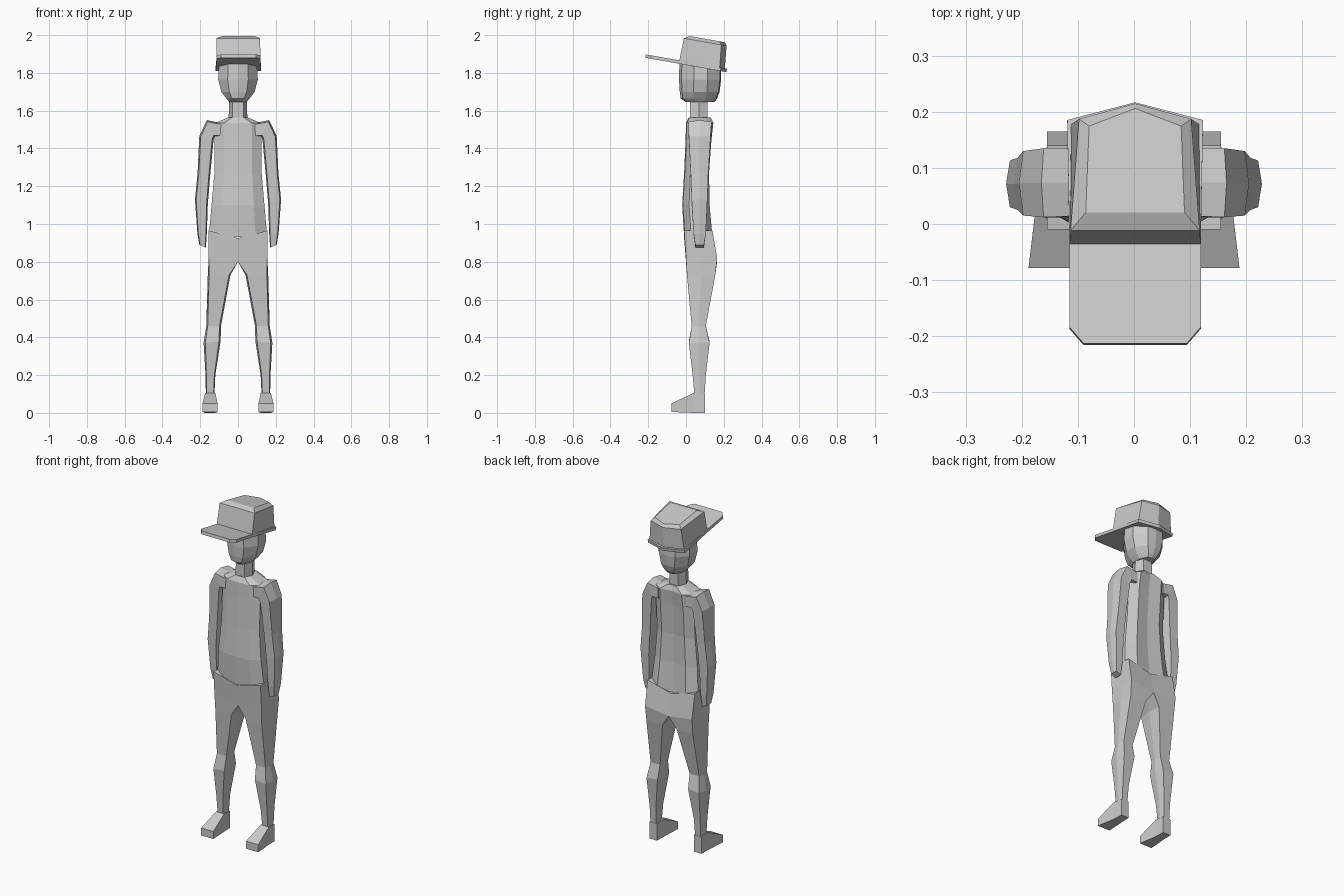
import bpy, bmesh
from math import radians
from mathutils import Matrix, Vector

cube = bpy.data.objects.get("Cube")
if cube:
    bpy.data.objects.remove(cube)

grey = bpy.data.materials.new("plain_grey")
grey.use_nodes = True
colour = (0.6, 0.6, 0.6, 1)
grey.diffuse_color = colour
grey.node_tree.nodes["Principled BSDF"].inputs["Base Color"].default_value = colour


def loft(name, rings, side=1, place=None):
    """Skin matching rings of points into a closed, flat-shaded solid."""
    bm = bmesh.new()
    loops = [[bm.verts.new((p[0] * side, p[1], p[2])) for p in ring] for ring in rings]
    for a, b in zip(loops, loops[1:]):
        for i in range(len(a)):
            j = (i + 1) % len(a)
            bm.faces.new((a[i], a[j], b[j], b[i]))
    bm.faces.new(loops[0])
    bm.faces.new(loops[-1])
    if place:
        bm.transform(place)
    bmesh.ops.recalc_face_normals(bm, faces=bm.faces)
    mesh = bpy.data.meshes.new(name)
    bm.to_mesh(mesh)
    bm.free()
    mesh.materials.append(grey)
    obj = bpy.data.objects.new(name, mesh)
    bpy.context.collection.objects.link(obj)
    return obj


def section(shape, inner, outer, y0, y1):
    """Fit a unit outline between two (x, z) edges and a depth range."""
    a, b = Vector(inner), Vector(outer)
    ring = []
    for u, v in shape:
        p = a.lerp(b, u)
        ring.append((p.x, y0 + (y1 - y0) * v, p.y))
    return ring


def centred(shape, rows):
    return [section(shape, (-w, z), (w, z), y0, y1) for w, z, y0, y1 in rows]


def hexagon(c):
    return [(c, 0), (1 - c, 0), (1, .5), (1 - c, 1), (c, 1), (0, .5)]


def both_halves(half):
    return half + [(1 - u, v) for u, v in reversed(half) if u != .5]


# Torso
torso_shape = both_halves([(.5, 0), (.8, .03), (1, .25), (1, .78), (.8, 1), (.5, .93)])
loft("torso", centred(torso_shape, [
    (.155, .93, -.01, .14), (.14, 1.1, -.02, .125), (.125, 1.27, -.01, .122),
    (.125, 1.45, -.002, .135), (.12, 1.535, 0, .145), (.05, 1.565, .015, .13)]))

# Neck and head
loft("neck", centred(hexagon(.2), [(.05, 1.54, .02, .115), (.046, 1.7, .02, .115)]))
head_shape = both_halves([(.5, 0), (.76, .06), (1, .35), (1, .68), (.75, .97), (.5, 1)])
loft("head", centred(head_shape, [
    (.045, 1.645, 0, .15), (.062, 1.665, -.028, .165), (.088, 1.7, -.033, .178),
    (.105, 1.765, -.037, .186), (.1, 1.85, -.035, .185)]))

# Arms, legs and feet; each ring: inner edge, outer edge, depth, corner inset
arm = [((.09, 1.46), (.09, 1.535), .015, .135, .1),
       ((.125, 1.46), (.165, 1.55), .012, .135, .1),
       ((.13, 1.44), (.205, 1.465), .015, .13, .1),
       ((.148, 1.25), (.214, 1.27), .025, .118, .1),
       ((.16, 1.1), (.228, 1.13), .03, .113, .1),
       ((.165, .95), (.215, .95), .04, .105, .1),
       ((.17, .875), (.205, .89), .05, .095, .1)]
leg = [((0, .925), (.155, .965), -.01, .14, 0),
       ((0, .8), (.155, .82), 0, .165, 0),
       ((.04, .73), (.16, .73), .005, .155, .06),
       ((.09, .46), (.168, .46), .03, .105, .1),
       ((.092, .38), (.182, .37), .015, .125, .1),
       ((.12, .2), (.172, .2), .035, .105, .1),
       ((.125, .09), (.17, .09), .045, .098, .1)]
# Foot stations: depth, inner x, outer x, bottom, top
foot = [(.1, .122, .172, 0, .1), (.04, .12, .174, 0, .105), (-.078, .108, .188, .005, .05)]
for side, label in ((1, "left"), (-1, "right")):
    for part, rows in (("arm", arm), ("leg", leg)):
        loft(f"{label}_{part}", [section(hexagon(c), i, o, y0, y1)
                                 for i, o, y0, y1, c in rows], side)
    loft(f"{label}_foot", [[(a, y, lo), (b, y, lo), (b, y, hi), (a, y, hi)]
                           for y, a, b, lo, hi in foot], side)

# Cap, tipped back about its base
tilt = Matrix.Translation((.002, 0, 1.842)) @ Matrix.Rotation(radians(-10), 4, "X")


def cap_ring(half, z):
    """Mirror a half outline that ends on the centre line."""
    return [(x, y, z) for x, y in half] + [(-x, y, z) for x, y in reversed(half) if x]


brim = [(.092, -.219), (.117, -.19), (.117, -.03), (.121, .185), (0, .217)]
loft("cap_brim", [cap_ring(brim, 0), cap_ring(brim, .018)], place=tilt)
crown = [([(.117, -.039), (.114, .178), (0, .206)], .015),
         ([(.115, -.036), (.1, .166), (0, .194)], .137),
         ([(.088, -.006), (.082, .15), (0, .182)], .154)]
loft("cap_crown", [cap_ring(half, z) for half, z in crown], place=tilt)
